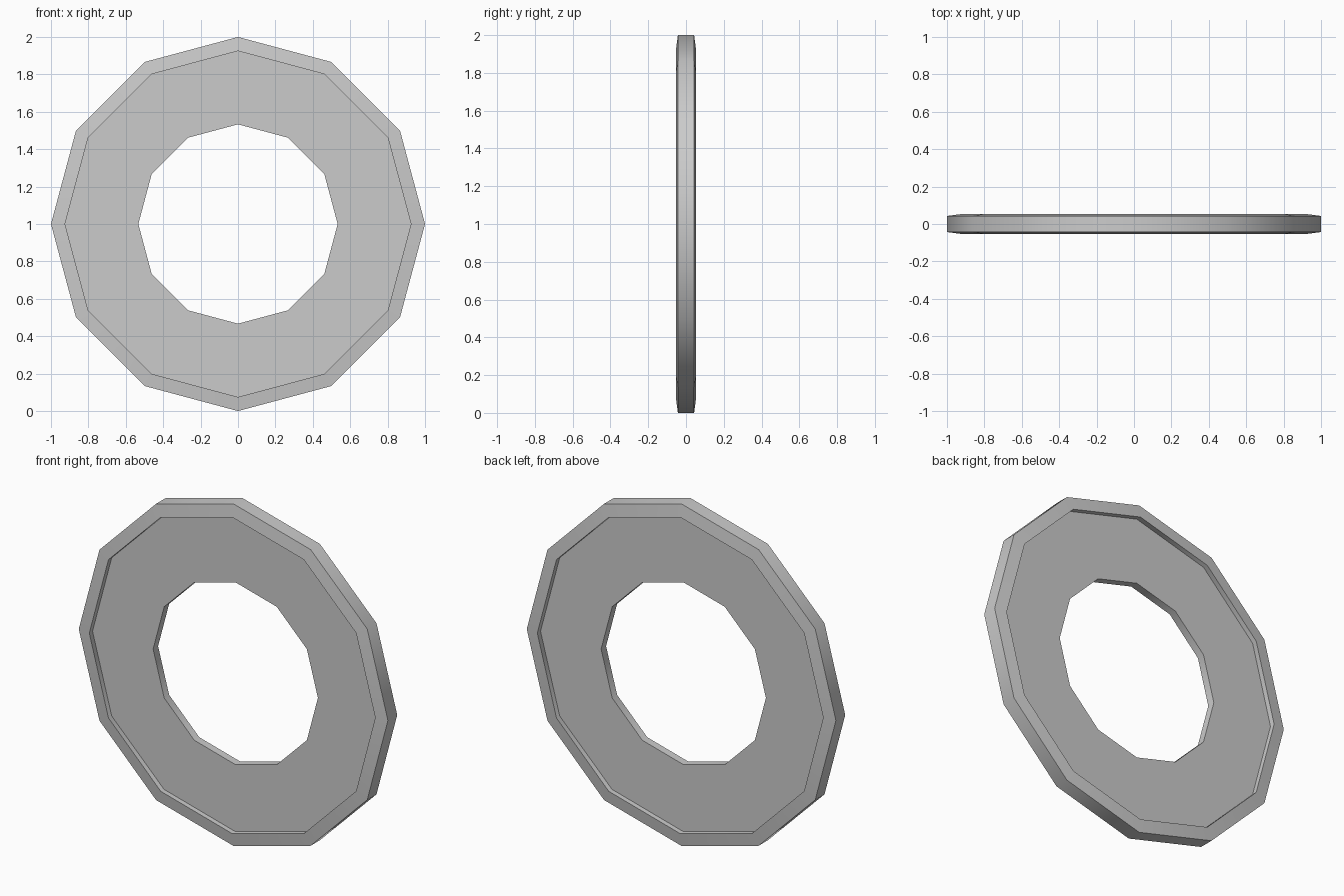
import bpy, bmesh
from math import cos, sin, pi, radians

if "Cube" in bpy.data.objects:
    bpy.data.objects.remove(bpy.data.objects["Cube"])

SIDES = 12
# Closed cross-section (radius, y): slanted raised rim around a thinner web
half = [(1.0, -0.043), (0.925, -0.053), (0.925, -0.023), (0.533, -0.023)]
profile = half + [(r, -y) for r, y in reversed(half)]

# Sweep the cross-section around the Y axis
bm = bmesh.new()
rings = []
for i in range(SIDES):
    a = 2 * pi * i / SIDES
    rings.append([bm.verts.new((r * cos(a), y, 1 + r * sin(a))) for r, y in profile])
n = len(profile)
for i in range(SIDES):
    p, q = rings[i], rings[(i + 1) % SIDES]
    for j in range(n):
        k = (j + 1) % n
        bm.faces.new((p[j], p[k], q[k], q[j]))
bmesh.ops.recalc_face_normals(bm, faces=bm.faces)

mesh = bpy.data.meshes.new("rimmed_ring")
bm.to_mesh(mesh)
bm.free()
ring = bpy.data.objects.new("rimmed_ring", mesh)
bpy.context.collection.objects.link(ring)

# Smooth around the ring, sharp between rim, band and web
bpy.context.view_layer.objects.active = ring
ring.select_set(True)
bpy.ops.object.shade_smooth_by_angle(angle=radians(40))
